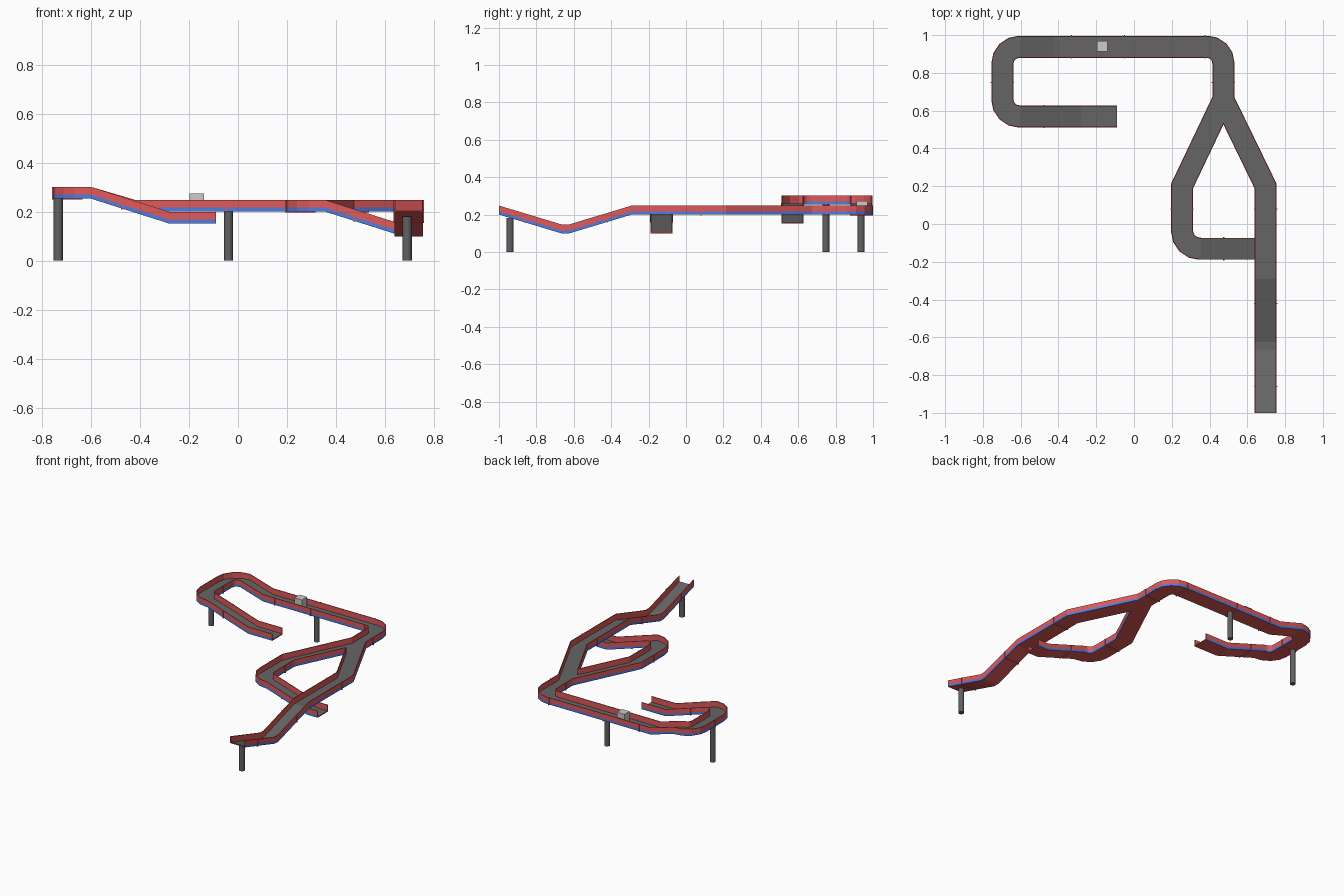
import bpy, bmesh
from mathutils import Vector

if "Cube" in bpy.data.objects:
    bpy.data.objects.remove(bpy.data.objects["Cube"])

def material(name, rgb):
    m = bpy.data.materials.new(name)
    m.diffuse_color = (*rgb, 1)
    m.use_nodes = True
    m.node_tree.nodes["Principled BSDF"].inputs["Base Color"].default_value = m.diffuse_color
    return m

RED = material("red_wall", (0.75, 0.10, 0.10))
BLUE = material("blue_trim", (0.08, 0.20, 0.75))
GREY = material("dark_floor", (0.13, 0.13, 0.13))
STEEL = material("post_grey", (0.12, 0.12, 0.12))
W, T, H = 0.058, 0.005, 0.048

# channel cross-section and the material of each edge (0 red, 1 blue, 2 floor)
CHANNEL = [(-W, 0), (-W, .016), (-W, H), (T - W, H), (T - W, .007),
           (W - T, .007), (W - T, H), (W, H), (W, .016), (W, 0)]
CHANNEL_MATS = [1, 0, 0, 0, 2, 0, 0, 0, 1, 0]
# thin collar around the outside of the channel
O = W + .004
COLLAR = [(-O, H), (-O, -.004), (O, -.004), (O, H), (W, H), (W, 0), (-W, 0), (-W, H)]

def fillet(points, steps=4):
    """Round the plan corners of (x, y, z, radius) points."""
    out = []
    for i, (x, y, z, r) in enumerate(points):
        p = Vector((x, y, z))
        if not r:
            out.append(p)
            continue
        a = (Vector(points[i - 1][:3]) - p).normalized() * r
        b = (Vector(points[i + 1][:3]) - p).normalized() * r
        a.z = b.z = 0
        c = p + a + b
        for k in range(steps + 1):
            t = k / steps
            d = (-b).slerp(-a, t)
            out.append(c + d.normalized() * r)
    return out

def sweep(name, path, profile, mats, clip=None):
    """Sweep a profile along a path, mitred in plan with upright sections."""
    dirs = [(b - a).to_2d().normalized() for a, b in zip(path, path[1:])]
    bm = bmesh.new()
    rings = []
    for i, p in enumerate(path):
        d0, d1 = dirs[max(i - 1, 0)], dirs[min(i, len(dirs) - 1)]
        m = (d0 + d1).normalized()
        s = 1 / m.dot(d0)
        rings.append([bm.verts.new((p.x + m.y * u * s, p.y - m.x * u * s, p.z + v))
                      for u, v in profile])
    n = len(profile)
    for a, b in zip(rings, rings[1:]):
        for j in range(n):
            k = (j + 1) % n
            bm.faces.new((a[j], a[k], b[k], b[j])).material_index = mats[j]
    if clip is None:
        bm.faces.new(rings[0])
        bm.faces.new(rings[-1])
    bmesh.ops.recalc_face_normals(bm, faces=bm.faces)
    if clip is not None:
        bmesh.ops.bisect_plane(bm, geom=bm.verts[:] + bm.edges[:] + bm.faces[:],
                               plane_co=(FX, 0, 0), plane_no=(clip, 0, 0),
                               clear_outer=True)
    me = bpy.data.meshes.new(name)
    bm.to_mesh(me)
    bm.free()
    for m in (RED, BLUE, GREY):
        me.materials.append(m)
    ob = bpy.data.objects.new(name, me)
    bpy.context.collection.objects.link(ob)
    return ob

FX, LX, RX = 0.473, 0.254, 0.697   # fork, left branch, right branch

# upper loop: exit ramp, u-turn, long back straight, trunk
sweep("upper_loop", fillet([
    (-.09, .569, .151, 0), (-.28, .569, .151, 0), (-.6, .569, .253, 0),
    (-RX, .569, .253, .09), (-RX, .938, .253, .09), (-.6, .938, .253, 0),
    (-.42, .938, .2, 0), (FX, .938, .2, .085), (FX, .75, .2, 0)]), CHANNEL, CHANNEL_MATS)

# fork: each half is trimmed at the trunk centre line
sweep("fork_left", [Vector(p) for p in
      [(FX, .75, .2), (FX, .66, .2), (LX, .2, .2), (LX, .08, .2)]],
      CHANNEL, CHANNEL_MATS, 1)
sweep("fork_right", [Vector(p) for p in
      [(FX, .75, .2), (FX, .66, .2), (RX, .2, .2), (RX, .08, .2)]],
      CHANNEL, CHANNEL_MATS, -1)

# left branch dives under the right branch
sweep("under_ramp", fillet([
    (LX, .08, .2, 0), (LX, -.131, .2, .095), (.355, -.131, .2, 0),
    (.67, -.131, .1, 0), (.755, -.131, .1, 0)]), CHANNEL, CHANNEL_MATS)

# right branch dips and rises to the front end
sweep("dip_ramp", [Vector(p) for p in
      [(RX, .08, .2), (RX, -.29, .2), (RX, -.625, .099), (RX, -.665, .099),
       (RX, -1, .2)]], CHANNEL, CHANNEL_MATS)

# joint collars: position, travel direction, slope
for i, (x, y, z, dx, dy, dz) in enumerate([
        (-.475, .569, .213, 1, 0, -.31), (-RX, .75, .253, 0, 1, 0),
        (-.33, .938, .2, 1, 0, 0), (-.05, .938, .2, 1, 0, 0), (.375, .938, .2, 1, 0, 0),
        (FX, .75, .2, 0, 1, 0), (LX, .08, .2, 0, 1, 0), (RX, .08, .2, 0, 1, 0),
        (.475, -.131, .162, 1, 0, -.31), (RX, -.42, .161, 0, 1, .3),
        (RX, -.86, .158, 0, 1, -.3)]):
    p, d = Vector((x, y, z)), Vector((dx, dy, dz)) * .003
    sweep(f"joint_collar_{i + 1}", [p - d, p + d], COLLAR, [0] * 8)

# support posts
for name, x, y, h in [("left_post", -.733, .748, .253), ("back_post", -.039, .936, .2),
                      ("front_post", .69, -.941, .181)]:
    bpy.ops.mesh.primitive_cylinder_add(vertices=16, radius=.019, depth=h,
                                        location=(x, y, h / 2))
    post = bpy.context.object
    post.name = name
    post.data.materials.append(STEEL)
    bpy.ops.object.shade_smooth_by_angle()

# loose block sitting on the back straight
bpy.ops.mesh.primitive_cube_add(size=1, location=(-.168, .941, .24))
block = bpy.context.object
block.name = "block"
block.scale = (.058, .058, .066)
